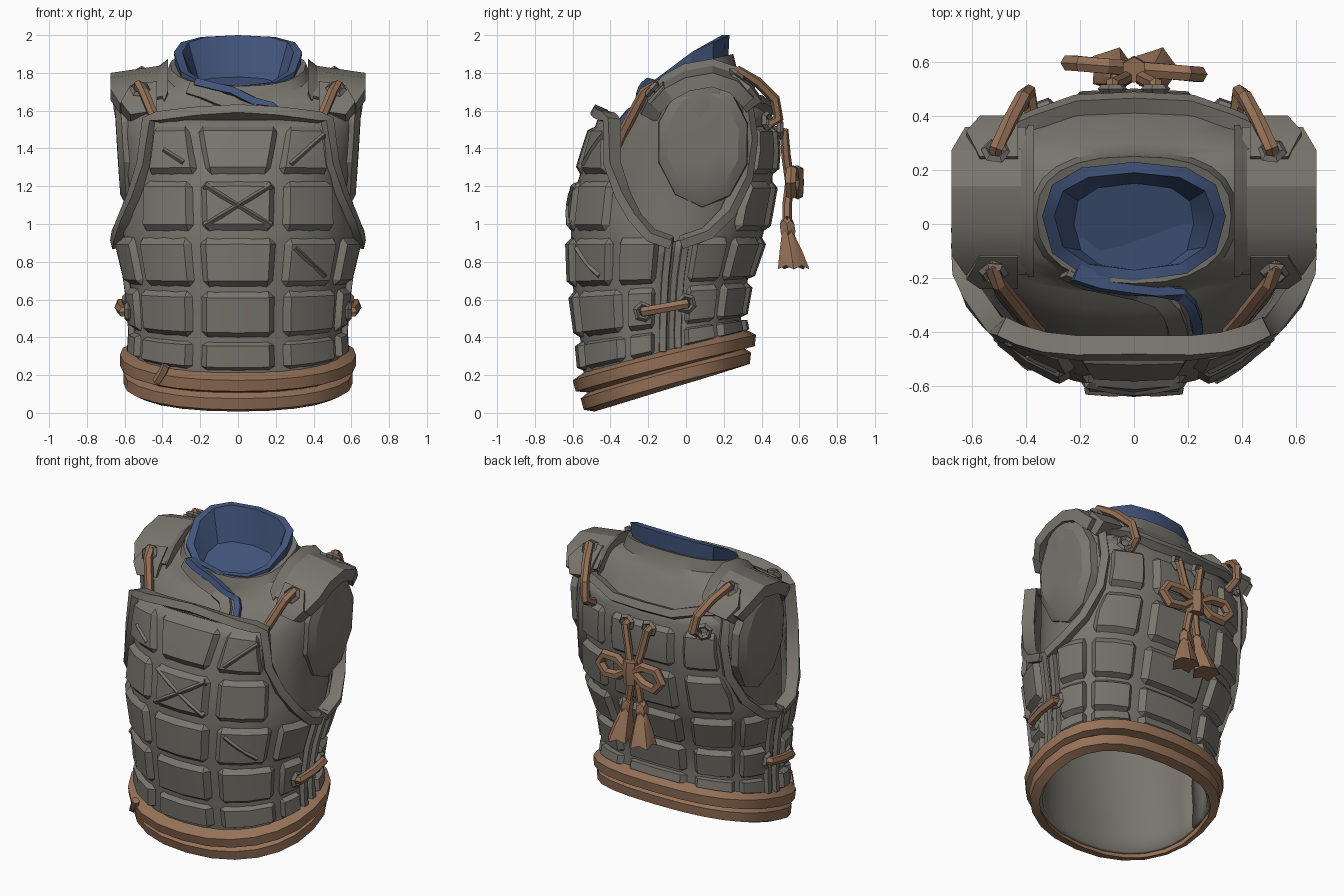
import bpy, bmesh
from math import sin, cos, asin, pi, radians, degrees, copysign
from mathutils import Vector as V

if "Cube" in bpy.data.objects:
    bpy.data.objects.remove(bpy.data.objects["Cube"])


def material(name, rgb):
    m = bpy.data.materials.new(name)
    m.use_nodes = True
    m.diffuse_color = (*rgb, 1)
    m.node_tree.nodes["Principled BSDF"].inputs["Base Color"].default_value = (*rgb, 1)
    return m


GREY = material("grey hide", (0.19, 0.18, 0.155))
BROWN = material("brown cord", (0.30, 0.165, 0.095))
BLUE = material("blue cloth", (0.054, 0.09, 0.2))

# Sections: height, half width, centre y, front y, back y, front lift, back lift, front roundness
ARMOUR = [(.13, .56, -.09, -.49, .29, -.13, .11, .9), (.3, .565, -.09, -.54, .31, -.12, .11, .9),
          (.45, .555, -.09, -.56, .29, -.06, .05, .92), (.7, .58, -.08, -.6, .33, -.02, .02, .95),
          (.95, .64, -.05, -.61, .41, 0, 0, .95), (1.2, .62, 0, -.58, .455, 0, 0, .9),
          (1.4, .625, .02, -.52, .47, 0, 0, .76), (1.58, .625, .03, -.46, .45, 0, 0, .66),
          (1.72, .62, .06, -.38, .37, 0, 0, .66)]
VEST = [(.8, .56, -.05, -.53, .32, 0, 0, .95), (1, .58, 0, -.53, .37, 0, 0, .95),
        (1.2, .59, .03, -.49, .41, 0, 0, .9), (1.45, .63, .06, -.41, .43, 0, 0, .85),
        (1.62, .66, .08, -.32, .41, -.05, 0, .85), (1.73, .665, .08, -.26, .34, -.12, 0, .85),
        (1.78, .6, .07, -.24, .3, -.15, 0, .85), (1.8, .38, .03, -.24, .27, -.13, .02, .85),
        (1.85, .36, .03, -.22, .25, -.12, .05, .85)]
COLLAR = [(1.74, .32, .03, -.2, .22, -.1, .06, .8), (1.91, .34, .03, -.21, .23, -.18, .09, .8),
          (1.91, .295, .03, -.17, .19, -.18, .09, .8), (1.72, .22, 0, -.17, .14, -.05, 0, .8)]
# Armhole borders as (angle, height)
FRONT_EDGE = [(88, .9), (77, .94), (67, 1.03), (58, 1.15), (48, 1.32), (40, 1.55)]
BACK_EDGE = [(92, .9), (106, .95), (118, 1.06), (127, 1.25), (130, 1.45), (129, 1.62)]


def section(row, deg):
    z, rx, yc, yf, yb, df, db, pf = row
    s, c = sin(radians(deg)), cos(radians(deg))
    p = pf if c > 0 else .8
    k = abs(c) ** p
    return V((copysign(abs(s) ** p, s) * rx, yc + ((yf if c > 0 else yb) - yc) * k, z + (df if c > 0 else db) * k))


def row_at(table, z):
    for a, b in zip(table, table[1:]):
        if z <= b[0] or b is table[-1]:
            t = (z - a[0]) / (b[0] - a[0])
            return [p + (q - p) * t for p, q in zip(a, b)]


def surf(table, deg, z):
    return section(row_at(table, z), deg)


def front_angle(x, z):
    """Angle at which the front armour reaches a given x."""
    row = row_at(ARMOUR, z)
    return degrees(asin((x / row[1]) ** (1 / row[7])))


def normal(table, deg, z):
    du = surf(table, deg + 2, z) - surf(table, deg - 2, z)
    dv = surf(table, deg, z + .01) - surf(table, deg, z - .01)
    return du.cross(dv).normalized()


def off(table, deg, z, d):
    return surf(table, deg, z) + normal(table, deg, z) * d


def limit(edge, z):
    if z <= edge[0][1]:
        return edge[0][0]
    for (a, p), (b, q) in zip(edge, edge[1:]):
        if z <= q:
            return a + (b - a) * (z - p) / (q - p)
    return edge[-1][0]


def grid(name, rows, mat, wrap=True, loop=False, caps=True):
    bm = bmesh.new()
    vs = [[bm.verts.new(p) for p in r] for r in rows]
    n = len(rows[0])
    for a, b in zip(vs, vs[1:] + (vs[:1] if loop else [])):
        for i in range(n if wrap else n - 1):
            j = (i + 1) % n
            bm.faces.new((a[i], a[j], b[j], b[i]))
    if wrap and caps and not loop:
        bm.faces.new(vs[0])
        bm.faces.new(vs[-1])
    bmesh.ops.recalc_face_normals(bm, faces=bm.faces)
    me = bpy.data.meshes.new(name)
    bm.to_mesh(me)
    bm.free()
    me.materials.append(mat)
    ob = bpy.data.objects.new(name, me)
    bpy.context.collection.objects.link(ob)
    return ob


def strip(name, path, width, lo, hi, mat, table=ARMOUR, loop=False, taper=.75):
    """Raised band that follows a body surface."""
    P = [surf(table, *p) for p in path]
    rows, n = [], len(P)
    for i, p in enumerate(P):
        a, b = (P[i - 1], P[(i + 1) % n]) if loop else (P[max(i - 1, 0)], P[min(i + 1, n - 1)])
        nn = normal(table, *path[i])
        s = nn.cross(b - a).normalized() * width / 2
        rows.append([p - s + nn * lo, p - s * taper + nn * hi, p + s * taper + nn * hi, p + s + nn * lo])
    return grid(name, rows, mat, loop=loop)


def tube(name, pts, r, mat, ref=(1, 0, 0), loop=False, sides=6):
    pts = [V(p) for p in pts]
    rows, n = [], len(pts)
    for i, p in enumerate(pts):
        a, b = (pts[i - 1], pts[(i + 1) % n]) if loop else (pts[max(i - 1, 0)], pts[min(i + 1, n - 1)])
        t = (b - a).normalized()
        u = t.cross(V(ref)).normalized()
        w = u.cross(t)
        rows.append([p + (u * cos(2 * pi * k / sides) + w * sin(2 * pi * k / sides)) * r for k in range(sides)])
    return grid(name, rows, mat, loop=loop)


def eyelet(name, pos, nn):
    nn = V(nn).normalized()
    u = nn.orthogonal().normalized()
    w = nn.cross(u)
    pts = [V(pos) + (u * cos(k * pi / 3) + w * sin(k * pi / 3)) * .04 for k in range(6)]
    tube(name, pts, .017, GREY, nn, True, 4)


# Vest, with the collar lip folded inward
ring = range(0, 360, 15)
rows = [[section(r, d) for d in ring] for r in VEST]
rows += [[section((h, .32, .03, -.19, .22, -.11, .05, .85), d) for d in ring] for h in (1.84, 1.74)]
grid("vest", rows, GREY, caps=False)

# Blue inner collar and crossed lapel
rows = [[section(r, d) for d in range(0, 360, 30)] for r in COLLAR]
grid("inner_collar", rows, BLUE)
lap = [(-34, 1.85), (-17, 1.84), (-3, 1.825), (7, 1.79), (12, 1.73), (15, 1.65), (17, 1.55), (18, 1.46)]
strip("blue_lapel", lap, .05, -.03, .03, BLUE, VEST)
strip("grey_lapel", [(d - 6, z - .03) for d, z in lap], .09, -.03, .02, GREY, VEST)

# Front and back armour panels
heights = [.16, .3, .45, .58, .7, .83, .9, .95, 1.06, 1.2, 1.3, 1.38, 1.46, 1.55]
cols = [k / 8 for k in range(-8, 9)]
front = [[surf(ARMOUR, t * (limit(FRONT_EDGE, h) + 2), h) for t in cols] for h in heights]
back = [[surf(ARMOUR, 180 + t * (182 - limit(BACK_EDGE, h)), h) for t in cols] for h in heights + [1.62]]
for name, rows in (("front_armour", front), ("back_armour", back)):
    mod = grid(name, rows, GREY, wrap=False).modifiers.new("thickness", "SOLIDIFY")
    mod.thickness = .03
    mod.offset = -1

# Raised border around the panels and the armholes
mirrored = [(-d, z) for d, z in FRONT_EDGE]
top = [(d, 1.59 - abs(d) * .0008) for d in (-33, -22, -11, 0, 11, 22, 33)]
strip("front_border", mirrored + top + FRONT_EDGE[::-1], .065, -.03, .045, GREY)
top = [(138, 1.65), (150, 1.64), (165, 1.6), (180, 1.6), (195, 1.6), (210, 1.64), (222, 1.65)]
strip("back_border", BACK_EDGE + top + [(360 - d, z) for d, z in BACK_EDGE[::-1]], .065, -.03, .045, GREY)
for s in (1, -1):
    for d in (87, 94):
        strip("side_seam", [(s * d, .33 + k * .1) for k in range(7)], .045, -.02, .025, GREY)


# Padded tiles
def tile(name, lo, hi, z0, z1, s):
    rows = []
    for j, tv in enumerate((0, .13, .5, .87, 1)):
        row = []
        for i, tu in enumerate((0, .1, .5, .9, 1)):
            edge_u, edge_v = i in (0, 4), j in (0, 4)
            u, v = tu, tv
            if edge_u and edge_v:
                u, v = .5 + (u - .5) * .9, .5 + (v - .5) * .88
            z = z0 + (z1 - z0) * v
            a, b = lo, hi
            if hi < 90:
                b = min(hi, limit(FRONT_EDGE, z) - 4)
            else:
                a = max(lo, limit(BACK_EDGE, z) + 5)
            row.append(off(ARMOUR, s * (a + (b - a) * u), z, -.005 if edge_u or edge_v else .032))
        rows.append(row)
    grid(name, rows, GREY, wrap=False)


bands = [(.33, .44), (.455, .67), (.685, .93), (.96, 1.23), (1.26, 1.52)]
for k, (z0, z1) in enumerate(bands):
    inner, gap, outer = (front_angle(x, (z0 + z1) / 2) for x in (.195, .235, .5))
    tile("front_tile", -inner, inner, z0, z1, 1)
    tile("back_tile", 163, 197, z0, z1, 1)
    for s in (1, -1):
        tile("front_tile", gap, outer, z0, z1, s)
        tile("back_tile", 126, 158, z0, z1, s)
        if k < 3:
            tile("side_tile", outer + 4, 82, z0, z1, s)
            tile("side_tile", 98, 122, z0, z1, s)

# Stitched ridges across a few tiles, as x and height pairs
for a, z0, b, z1 in ((-.17, .99, .17, 1.2), (-.17, 1.2, .17, .99), (.27, 1.31, .44, 1.47),
                     (-.38, 1.39, -.28, 1.32), (.29, .88, .44, .74)):
    path = []
    for t in range(5):
        x, z = a + (b - a) * t / 4, z0 + (z1 - z0) * t / 4
        path.append((copysign(front_angle(abs(x), z), x), z))
    strip("tile_ridge", path, .04, .022, .043, GREY, taper=.1)

# Rolled waist belt with a small knot
for name, h, hi in (("lower_belt", .185, .045), ("upper_belt", .28, .06)):
    strip(name, [(d, h) for d in range(0, 360, 15)], .11, -.008, hi, BROWN, loop=True, taper=.55)
knot = [off(ARMOUR, -d, z, .065) for d, z in ((42, .27), (38, .31), (36, .34))]
tube("belt_knot", knot, .025, BROWN, sides=5)

# Shoulder straps, arm plugs and ties
SADDLE = [(-.17, 1.64), (-.1, 1.715), (0, 1.77), (.14, 1.795), (.26, 1.755), (.34, 1.67)]


def strap(name, s, x0, x1, rise, drop, th, path):
    rows = []
    for i, (y, z) in enumerate(path):
        (a, b), (c, d) = path[max(i - 1, 0)], path[min(i + 1, len(path) - 1)]
        t = V((0, c - a, d - b)).normalized()
        n = V((0, -t.z, t.y))
        outer = x1 - (.05 if i in (0, len(path) - 1) else 0)
        p, q = V((s * x0, y, z + rise)), V((s * outer, y, z - drop))
        rows.append([p - n * .05, p + n * th, q + n * th, q - n * .05])
    grid(name, rows, GREY)


for s in (1, -1):
    strap("shoulder_strap", s, .4, .675, .02, .02, .025, SADDLE)
    strap("strap_rim", s, .37, .44, .045, .01, .035, SADDLE)
    strap("strap_front_tab", s, .43, .62, 0, .02, .045, [(-.2, 1.58), (-.17, 1.64), (-.09, 1.725)])
    strap("strap_back_tab", s, .43, .62, 0, .02, .05, [(.22, 1.775), (.31, 1.71), (.36, 1.64)])
    rows = []
    for scale, x in ((1.02, .56), (1, .61), (.8, .64), (.3, .642)):
        pts = [(.09 + .245 * scale * cos(k * pi / 5 + .3), .34 * scale * sin(k * pi / 5 + .3)) for k in range(10)]
        rows.append([V((s * (x + .06 * z), y, 1.43 + z)) for y, z in pts])
    grid("arm_plug", rows, GREY)
    eyelet("front_eyelet", (s * .52, -.18, 1.715), (0, -.75, .65))
    tube("front_tie", [(s * .52, -.13, 1.68), (s * .525, -.17, 1.735), (s * .5, -.22, 1.7),
                       (s * .42, -.32, 1.51), (s * .35, -.4, 1.34)], .028, BROWN)
    eyelet("back_eyelet", (s * .51, .27, 1.79), (0, .6, .8))
    eyelet("back_panel_eyelet", off(ARMOUR, s * 144, 1.54, .045), (s * .5, .85, .1))
    tube("back_tie", [(s * .52, .23, 1.75), (s * .51, .28, 1.81), (s * .46, .38, 1.75), (s * .41, .47, 1.66),
                      (s * .39, .49, 1.56), (s * .38, .42, 1.52)], .028, BROWN)
    # Side lacing
    ends = [off(ARMOUR, s * d, z, .035) for d, z in ((76, .55), (98, .575))]
    for e in ends:
        eyelet("side_eyelet", e, (s, 0, 0))
    a, b = ends
    out = V((s * .035, 0, 0))
    tube("side_tie", [a - out, a + out * .7, (a + b) / 2 + out, b + out * .7, b - out], .028, BROWN, (0, 0, 1))

# Back bow with tassels
for s in (1, -1):
    eyelet("bow_eyelet", (s * .08, .5, 1.5), (0, 1, 0))
    tube("bow_cord", [(s * .08, .45, 1.5), (s * .08, .52, 1.49), (s * .05, .53, 1.36), (s * .015, .55, 1.22)],
         .025, BROWN)
    loop = [(.02, 1.23), (.1, 1.28), (.2, 1.28), (.24, 1.22), (.19, 1.16), (.1, 1.17)]
    tube("bow_loop", [(s * x, .575 - .09 * s * x, z) for x, z in loop], .032, BROWN, (0, 1, 0), True)
    tube("bow_tail", [(s * .01, .55, 1.22), (s * .03, .535, 1.1), (s * .05, .535, .98)], .025, BROWN)
    rows = []
    for z, r, x, y in ((1.02, .02, .05, .535), (1, .04, .05, .535), (.96, .042, .055, .54),
                       (.94, .036, .055, .54), (.86, .062, .068, .555), (.76, .088, .08, .57)):
        rows.append([V((s * x + cos(k * pi / 5) * r * (1 - k % 2 * .2), y + sin(k * pi / 5) * r * (1 - k % 2 * .2),
                        z + (k % 2) * .02)) for k in range(10)])
    grid("tassel", rows, BROWN)
tube("bow_knot", [(0, .57, 1.29), (0, .575, 1.25), (0, .575, 1.19), (0, .57, 1.15)], .048, BROWN)

# Soft shading with crisp creases
for ob in bpy.context.scene.objects:
    ob.select_set(ob.type == "MESH")
    if ob.type == "MESH":
        bpy.context.view_layer.objects.active = ob
bpy.ops.object.shade_smooth_by_angle(angle=radians(25))
